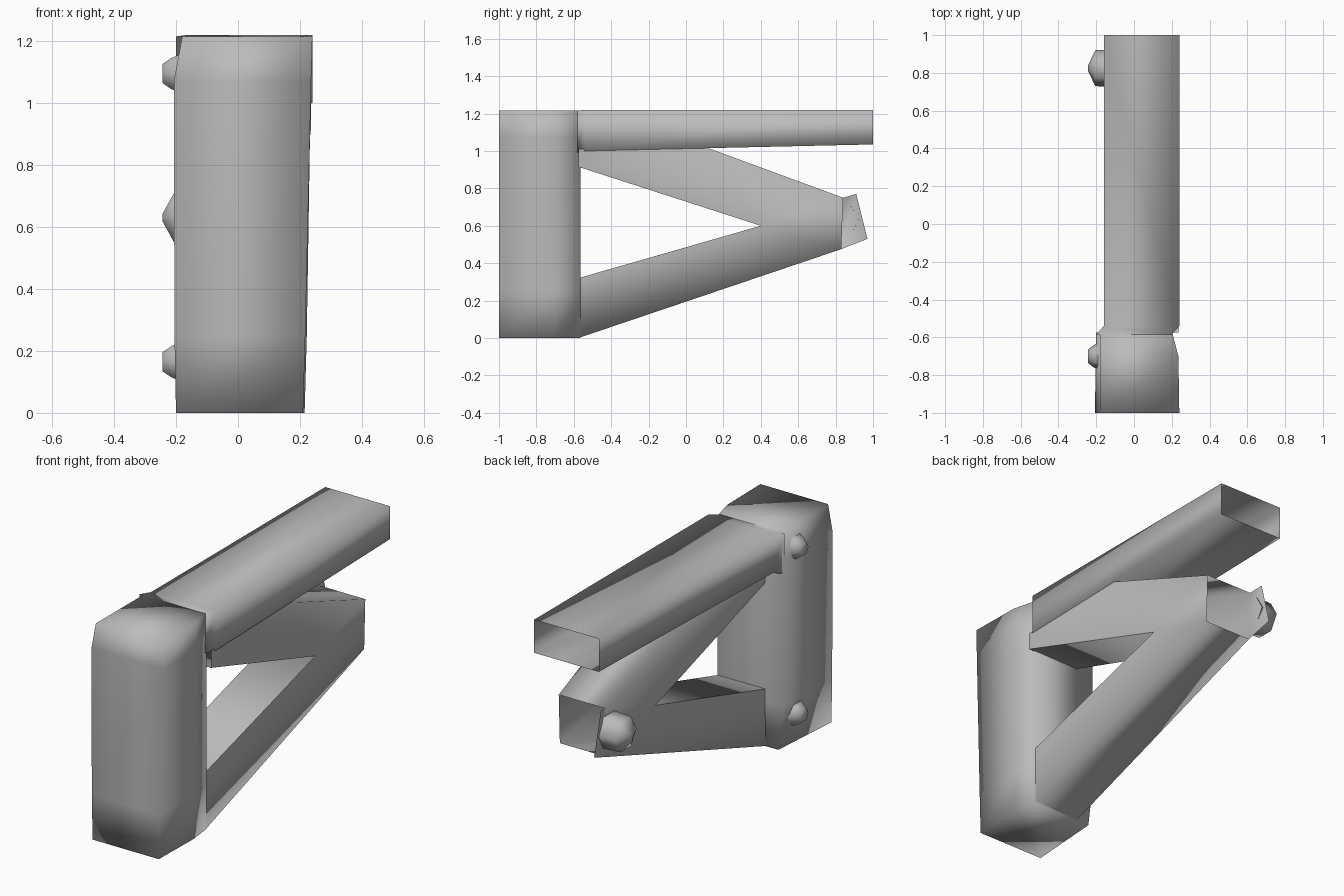
import bpy, bmesh
from math import pi
from mathutils import Matrix

old = bpy.data.objects.get("Cube")
if old:
    bpy.data.objects.remove(old)

grey = bpy.data.materials.new("matte grey")
grey.use_nodes = True
color = (0.5, 0.5, 0.5, 1)
grey.diffuse_color = color
grey.node_tree.nodes["Principled BSDF"].inputs["Base Color"].default_value = color


def finish(name, bm):
    bmesh.ops.recalc_face_normals(bm, faces=bm.faces)
    for f in bm.faces:
        f.smooth = True
    mesh = bpy.data.meshes.new(name)
    bm.to_mesh(mesh)
    bm.free()
    mesh.materials.append(grey)
    obj = bpy.data.objects.new(name, mesh)
    bpy.context.collection.objects.link(obj)


def bridge(bm, loops):
    for a, b in zip(loops, loops[1:]):
        for i in range(len(a)):
            j = (i + 1) % len(a)
            bm.faces.new([a[i], a[j], b[j], b[i]])


# Two arms: y, z and right wall x; the left wall is set back under the beam
inset = -.09
points = {
    "B": (-.575, 0, .2), "C": (-.575, .32, .2),
    "D": (-.575, .915, .235), "E": (-.575, 1.01, .235),
    "N": (.12, 1.015, .235), "T": (.4, .6, .2),
    "V": (.84, .75, .2), "W": (.83, .475, .2),
}
panels = ["EDTVN", "CBWT", "TWV"]
rims = ["BW", "VN", "CTD"]

bm = bmesh.new()
sides = [{k: bm.verts.new((x if right else inset, y, z))
          for k, (y, z, x) in points.items()} for right in (True, False)]
for side in sides:
    for panel in panels:
        bm.faces.new([side[k] for k in panel])
for rim in rims:
    for a, b in zip(rim, rim[1:]):
        bm.faces.new([sides[0][a], sides[0][b], sides[1][b], sides[1][a]])
# Crisp edges around the triangular opening
for side in sides:
    for a, b in ("CT", "TD"):
        bm.edges.get((side[a], side[b])).smooth = False
# Flared flap past the open arm end
flap = [bm.verts.new(p) for p in ((-.11, .97, .53), (-.11, .91, .77))]
bm.faces.new([sides[1]["W"], *flap, sides[1]["V"]])
finish("arms", bm)

# Top beam: an open tube, narrowing where it meets the post
bm = bmesh.new()
loops = []
for y, left, right, bottom, top in [(-.585, .2, -.2, .99, 1.215),
                                    (-.54, .24, -.16, 1.0, 1.22),
                                    (1, .24, -.16, 1.035, 1.22)]:
    corners = [(left, bottom), (left, top), (right, top), (right, bottom)]
    loops.append([bm.verts.new((x, y, z)) for x, z in corners])
bridge(bm, loops)
finish("top_beam", bm)

# Post levels: z, then x of left front, left middle, right front, right back
levels = [
    (0, .21, .215, -.2, -.17),
    (.25, .217, .222, -.205, -.2),
    (1.07, .236, .235, -.207, -.2),
    (1.215, .24, .235, -.18, -.18),
]
bm = bmesh.new()
loops = []
for z, front, middle, right_front, right_back in levels:
    ring = [(front, -1), (middle, -.7), (.2, -.565),
            (right_back, -.575), (right_front, -1)]
    loops.append([bm.verts.new((x, y, z)) for x, y in ring])
bridge(bm, loops)
bm.faces.new(loops[0])
bm.faces.new(loops[-1])
finish("post", bm)


# Bolt heads: faceted rings narrowing towards the outer side
def bolt(name, y, z, rings, sides=6):
    bm = bmesh.new()
    turn = Matrix.Rotation(pi / 2, 4, 'Y')
    loops = [bmesh.ops.create_circle(
        bm, segments=sides, radius=r,
        matrix=Matrix.Translation((x, y, z)) @ turn)["verts"] for x, r in rings]
    bridge(bm, loops)
    bm.faces.new(loops[-1])
    finish(name, bm)


small = [(-.19, .07), (-.215, .058), (-.243, .036)]
bolt("lower_post_bolt", -.7, .165, small)
bolt("upper_post_bolt", -.7, 1.095, small)
bolt("arm_end_bolt", .825, .63, [(-.1, .1), (-.205, .095), (-.243, .015)])
